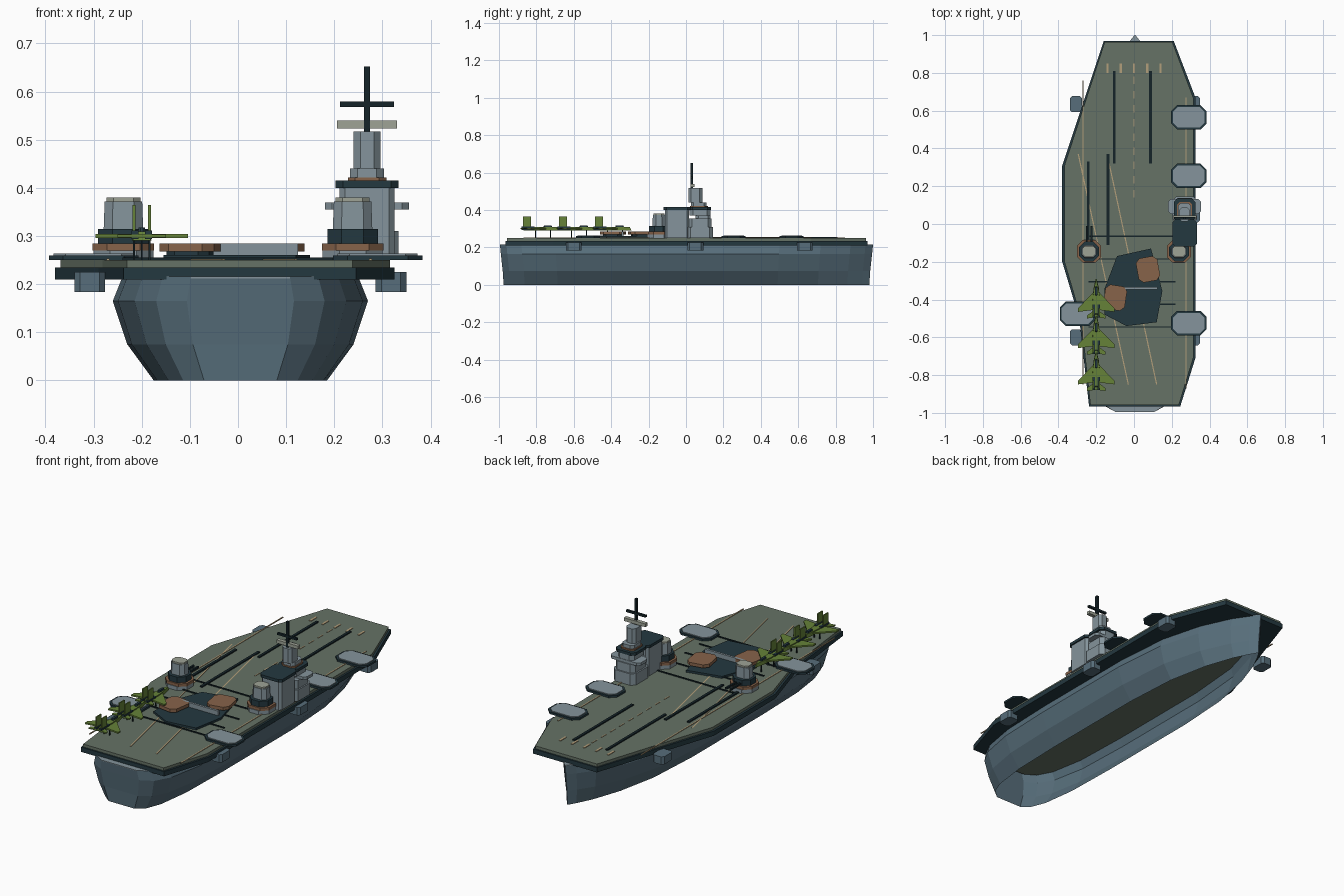
import bpy, bmesh, math
from mathutils import Matrix, Vector

cube = bpy.data.objects.get("Cube")
if cube:
    bpy.data.objects.remove(cube, do_unlink=True)


def material(name, *rgb):
    m = bpy.data.materials.new(name)
    col = [((c + 0.055) / 1.055) ** 2.4 for c in rgb] + [1]
    m.diffuse_color = col
    m.use_nodes = True
    m.node_tree.nodes["Principled BSDF"].inputs["Base Color"].default_value = col
    return m


OLIVE = material("deck olive", .40, .45, .40)
NAVY = material("dark navy", .14, .22, .25)
BLACK = material("mast black", .08, .14, .16)
HULL = material("hull blue grey", .34, .43, .48)
GREY = material("light grey", .52, .58, .61)
BROWN = material("rust brown", .53, .39, .29)
GREEN = material("aircraft green", .40, .51, .22)
PALE = material("radar pale", .62, .64, .59)
TAN = material("marking tan", .70, .62, .48)


def finish(name, bm, mat):
    bmesh.ops.recalc_face_normals(bm, faces=bm.faces)
    me = bpy.data.meshes.new(name)
    bm.to_mesh(me)
    bm.free()
    me.materials.append(mat)
    ob = bpy.data.objects.new(name, me)
    bpy.context.collection.objects.link(ob)
    return ob


def prism(name, pts, z0, z1, mat, top=1.0):
    """Extrude an outline upward, optionally scaling its top about the middle."""
    bm = bmesh.new()
    n = len(pts)
    cx = sum(p[0] for p in pts) / n
    cy = sum(p[1] for p in pts) / n
    lo = [bm.verts.new((x, y, z0)) for x, y in pts]
    hi = [bm.verts.new((cx + (x - cx) * top, cy + (y - cy) * top, z1)) for x, y in pts]
    bm.faces.new(lo)
    bm.faces.new(hi)
    for i in range(n):
        j = (i + 1) % n
        bm.faces.new((lo[i], lo[j], hi[j], hi[i]))
    return finish(name, bm, mat)


def rect(cx, cy, w, d, cut=0.0, turn=0.0):
    """Rectangle outline with optional cut corners and rotation."""
    a, b = w / 2, d / 2
    if cut:
        p = [(a - cut, -b), (a, cut - b), (a, b - cut), (a - cut, b),
             (cut - a, b), (-a, b - cut), (-a, cut - b), (cut - a, -b)]
    else:
        p = [(a, -b), (a, b), (-a, b), (-a, -b)]
    c, s = math.cos(turn), math.sin(turn)
    return [(cx + x * c - y * s, cy + x * s + y * c) for x, y in p]


def strip(name, x0, y0, x1, y1, w, z1, mat, z0=.249):
    """Thin straight line laid on the deck."""
    d = Vector((x1 - x0, y1 - y0))
    return prism(name, rect((x0 + x1) / 2, (y0 + y1) / 2, w, d.length, 0,
                            math.atan2(-d.x, d.y)), z0, z1, mat)


# Hull: faceted shell, open below
STATIONS = [(-.995, .42), (-.96, .66), (-.88, .83), (-.7, .96), (-.4, 1), (.2, 1),
            (.5, .9), (.72, .66), (.88, .36), (.96, .14), (1.0, .01)]
LEVELS = [(.18, 0, .98), (.235, .075, .985), (.265, .165, .995), (.245, .215, 1)]


def hull_ring(half, stretch):
    left = [(.005 + half * s, y * stretch) for y, s in STATIONS]
    right = [(.005 - half * s, y * stretch) for y, s in reversed(STATIONS)]
    return left + right


bm = bmesh.new()
rings = [[bm.verts.new((x, y, z)) for x, y in hull_ring(h, k)] for h, z, k in LEVELS]
for a, b in zip(rings, rings[1:]):
    for i in range(len(a)):
        j = (i + 1) % len(a)
        bm.faces.new((a[i], a[j], b[j], b[i]))
finish("hull", bm, HULL)
prism("hull_top", hull_ring(.245, 1), .212, .2155, GREY)
prism("hangar_ceiling", hull_ring(.246, .99), .204, .209, OLIVE)

# Flight deck
DECK = [(-.16, .97), (.21, .97), (.325, .67), (.325, -.71), (.245, -.965),
        (-.238, -.965), (-.29, -.5), (-.38, -.2), (-.38, .31)]
prism("deck_edge", DECK, .21, .235, NAVY)
prism("flight_deck", [(x * .97, y * .992) for x, y in DECK], .235, .25, OLIVE)

# Side sponsons
for y in (-.6, .05, .635):
    for x in (-.308, .318):
        prism("sponson", rect(x, y, .064, .085, .012), .184, .225, HULL)

# Edge elevators
for x, y in ((.29, .565), (.29, .255), (.29, -.525), (-.30, -.475)):
    prism("elevator_rim", rect(x, y, .186, .128, .03), .25, .26, NAVY)
    prism("elevator_top", rect(x, y, .166, .108, .025), .26, .264, GREY)

# Catapult tracks
for x, y0, y1 in ((-.105, .32, .81), (.087, .32, .81), (-.243, -.1, .33), (-.138, -.11, .37)):
    strip("catapult_track", x, y0, x, y1, .014, .256, BLACK)

# Arresting wires
for i in range(5):
    y = -.065 - i * .12
    strip("arresting_wire", -.24, y, .22 if i else .30, y, .007, .255, BLACK)

# Painted lines
for i in range(5):
    x = -.14 + i * .07
    strip("bow_mark", x, .80, x, .85, .011, .253, TAN)
for i in range(9):
    y = .14 + i * .075
    strip("centre_dash", 0, y, 0, y + .04, .005, .252, TAN)
strip("landing_line", -.295, .37, -.03, -.85, .006, .252, TAN)
strip("landing_line", -.138, .35, .12, -.85, .006, .252, TAN)
strip("side_line", .275, .67, .275, -.87, .006, .253, TAN)
strip("side_line", -.27, .76, -.27, -.85, .006, .253, TAN)

# Central hangar plate with two raised hatches and a low barrier
prism("hangar_plate", [(-.09, -.17), (.09, -.13), (.15, -.355), (.12, -.52),
                       (-.04, -.54), (-.155, -.48), (-.155, -.34)], .249, .261, NAVY)
for x, y, turn in ((.074, -.24, .18), (-.10, -.39, -.15)):
    prism("hatch_base", rect(x, y, .09, .10, .02, turn), .26, .268, NAVY)
    prism("hatch", rect(x, y, .115, .13, .022, turn), .268, .285, BROWN)
prism("barrier", rect(0, -.34, .25, .012), .26, .285, GREY)

# Gun turrets
for x in (-.238, .238):
    y = -.145
    prism("turret_base", rect(x, y, .125, .125, .035), .25, .27, GREY)
    prism("turret_ring", rect(x, y, .128, .118, .03), .27, .285, BROWN)
    prism("turret_collar", rect(x, y, .105, .105, .03), .285, .315, NAVY)
    prism("turret_tower", rect(x, y, .082, .068, .018), .315, .372, GREY, .95)
    prism("turret_cap", rect(x, y, .07, .058, .014), .372, .38, PALE)
    for s in (-.012, .012):
        prism("turret_barrel", rect(x + s, y + .09, .01, .09), .29, .30, BLACK)

# Island superstructure: (name, x, y, width, depth, cut, bottom, top, colour)
X = .268
for name, y, w, d, cut, z0, z1, mat in (
        ("island_aft", -.048, .115, .13, .012, .25, .40, GREY),
        ("island_aft_roof", -.048, .13, .142, .015, .40, .415, NAVY),
        ("island_base", .075, .13, .14, .02, .25, .31, GREY),
        ("island_body", .075, .115, .125, .02, .31, .355, GREY),
        ("bridge_wing", .092, .175, .08, .015, .355, .37, GREY),
        ("bridge", .075, .092, .11, .018, .37, .40, GREY),
        ("bridge_windows", .075, .115, .118, .018, .40, .415, NAVY),
        ("bridge_band", .07, .08, .095, .015, .415, .422, BROWN),
        ("bridge_top", .068, .07, .085, .015, .422, .44, GREY),
        ("upper_tower", .05, .056, .075, .014, .44, .517, GREY),
        ("radar_bar", .035, .125, .02, 0, .523, .54, PALE),
        ("mast", .03, .013, .013, 0, .51, .652, BLACK),
        ("mast_crossbar", .03, .113, .012, 0, .568, .579, BLACK)):
    prism(name, rect(X, y, w, d, cut), z0, z1, mat)


# Parked aircraft, nose toward the bow
def mirrored(pts, x, y):
    return [(x + s * px, y + py) for s, seq in ((1, pts), (-1, pts[::-1])) for px, py in seq]


for x, y in ((-.2, -.4), (-.2, -.592), (-.2, -.784)):
    prism("aircraft_body", mirrored([(.018, -.085), (.02, .0), (.014, .06), (.003, .108)], x, y),
          .291, .309, GREEN, .9)
    prism("aircraft_wings", mirrored([(.015, -.055), (.096, -.065), (.096, -.045), (.018, .035)],
                                     x, y), .296, .304, GREEN)
    prism("aircraft_tailplane", mirrored([(.01, -.095), (.05, -.10), (.05, -.085), (.012, -.058)],
                                         x, y), .297, .303, GREEN)
    prism("aircraft_canopy", rect(x, y + .045, .016, .05, .005), .306, .318, NAVY, .8)
    for s in (-1, 1):
        prism("aircraft_fin", rect(x + s * .016, y - .066, .006, .042), .304, .364, GREEN)
        prism("aircraft_engine", rect(x + s * .014, y - .06, .014, .07), .294, .312, NAVY)
        prism("aircraft_gear", rect(x + s * .016, y - .02, .004, .006), .249, .296, BLACK)
    prism("aircraft_gear", rect(x, y + .06, .004, .006), .249, .296, BLACK)
